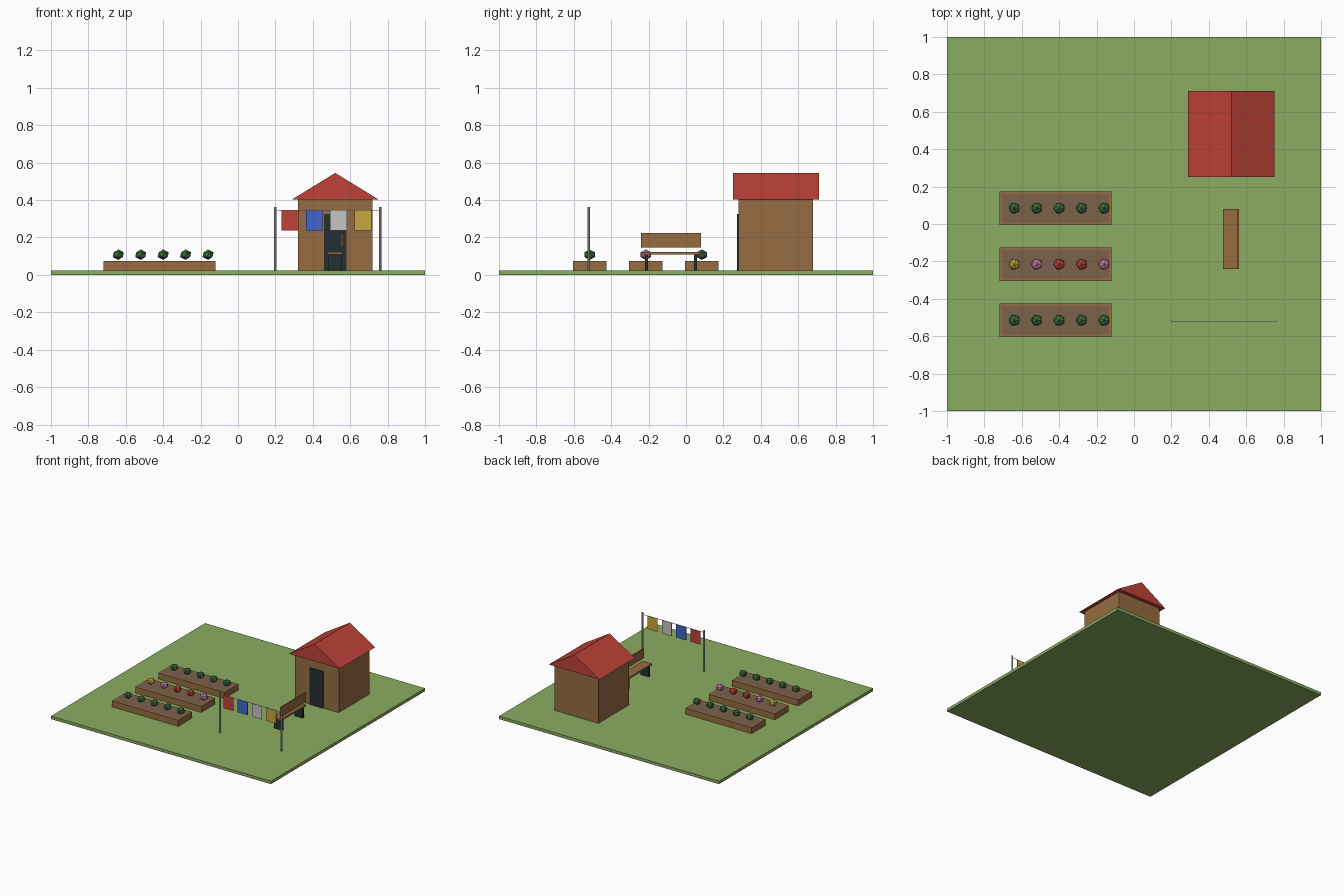
import bpy
import bmesh
from mathutils import Vector

if "Cube" in bpy.data.objects:
    bpy.data.objects.remove(bpy.data.objects["Cube"])


def linear(v):
    v /= 255
    return v / 12.92 if v <= 0.04045 else ((v + 0.055) / 1.055) ** 2.4


def material(name, *rgb):
    m = bpy.data.materials.new(name)
    m.use_nodes = True
    col = [linear(c) for c in rgb] + [1]
    m.diffuse_color = col
    m.node_tree.nodes["Principled BSDF"].inputs["Base Color"].default_value = col
    return m


GRASS = material("grass green", 139, 172, 97)
WOOD = material("wood brown", 150, 108, 65)
SOIL = material("soil brown", 124, 97, 75)
RED = material("red", 190, 66, 56)
BLUE = material("blue", 62, 102, 204)
GREY = material("light grey", 197, 197, 194)
YELLOW = material("yellow", 202, 166, 64)
LEAF = material("leaf green", 62, 108, 62)
PINK = material("pink", 198, 126, 172)
DARK = material("dark slate", 38, 47, 49)


def finish(name, bm, *mats):
    bmesh.ops.recalc_face_normals(bm, faces=bm.faces)
    mesh = bpy.data.meshes.new(name)
    bm.to_mesh(mesh)
    bm.free()
    for m in mats:
        mesh.materials.append(m)
    ob = bpy.data.objects.new(name, mesh)
    bpy.context.collection.objects.link(ob)
    return ob


def box_mesh(x, y, z):
    """Box spanning the given (low, high) ranges."""
    bm = bmesh.new()
    bmesh.ops.create_cube(bm, size=1)
    for v in bm.verts:
        v.co = [(a + b) / 2 + c * (b - a) for (a, b), c in zip((x, y, z), v.co)]
    return bm


def box(name, x, y, z, mat):
    return finish(name, box_mesh(x, y, z), mat)


def rod(name, start, end, radius, mat):
    start, end = Vector(start), Vector(end)
    axis = end - start
    bm = bmesh.new()
    bmesh.ops.create_cone(bm, cap_ends=True, segments=8, radius1=radius,
                          radius2=radius, depth=axis.length)
    turn = axis.to_track_quat("Z", "Y")
    for v in bm.verts:
        v.co = turn @ v.co + (start + end) / 2
    return finish(name, bm, mat)


def plant(name, x, y, mat):
    bm = bmesh.new()
    bmesh.ops.create_icosphere(bm, subdivisions=1, radius=1)
    for v in bm.verts:
        v.co = (x + v.co.x * 0.033, y + v.co.y * 0.033, 0.108 + v.co.z * 0.028)
    return finish(name, bm, mat)


TOP = 0.024  # lawn surface

# Lawn
box("lawn", (-1, 1), (-1, 1), (0, TOP), GRASS)

# Raised beds with inset soil and a row of plants each
greens = [LEAF] * 5
rows = [("back", 0.085, greens),
        ("middle", -0.215, [YELLOW, PINK, RED, RED, PINK]),
        ("front", -0.515, greens)]
for label, y, mats in rows:
    bm = box_mesh((-0.72, -0.12), (y - 0.09, y + 0.09), (0.01, 0.074))
    top = max(bm.faces, key=lambda f: f.calc_center_median().z)
    bmesh.ops.inset_individual(bm, faces=[top], thickness=0.02)
    top.material_index = 1
    finish(label + "_bed", bm, WOOD, SOIL)
    for i, mat in enumerate(mats):
        plant(f"{label}_plant_{i + 1}", -0.64 + 0.12 * i, y, mat)

# Shed
box("shed_walls", (0.32, 0.72), (0.28, 0.68), (TOP, 0.404), WOOD)
box("shed_door", (0.46, 0.58), (0.273, 0.281), (TOP, 0.325), DARK)

# Gable roof: triangle pushed back along y
bm = bmesh.new()
gable = bm.faces.new([bm.verts.new((x, 0.25, z))
                      for x, z in ((0.29, 0.404), (0.75, 0.404), (0.52, 0.545))])
pushed = bmesh.ops.extrude_face_region(bm, geom=[gable], use_keep_orig=True)["geom"]
bmesh.ops.translate(bm, vec=(0, 0.46, 0),
                    verts=[g for g in pushed if isinstance(g, bmesh.types.BMVert)])
finish("shed_roof", bm, RED)

# Bench facing the beds
box("bench_seat", (0.476, 0.56), (-0.24, 0.08), (0.109, 0.123), WOOD)
box("bench_back", (0.552, 0.562), (-0.24, 0.08), (0.146, 0.224), WOOD)
for label, y in (("front", -0.212), ("back", 0.052)):
    box(f"bench_{label}_leg", (0.482, 0.556), (y - 0.008, y + 0.008), (TOP, 0.109), DARK)

# Washing line
LINE_Y = -0.52
for label, x in (("right", 0.2), ("left", 0.76)):
    rod(f"line_{label}_post", (x, LINE_Y, TOP), (x, LINE_Y, 0.362), 0.0065, GREY)
rod("washing_line", (0.2, LINE_Y, 0.345), (0.76, LINE_Y, 0.345), 0.002, GREY)
for i, mat in enumerate((RED, BLUE, GREY, YELLOW)):
    x = 0.278 + 0.13 * i
    box(f"cloth_{i + 1}", (x - 0.045, x + 0.045), (LINE_Y - 0.002, LINE_Y + 0.002),
        (0.237, 0.343), mat)
